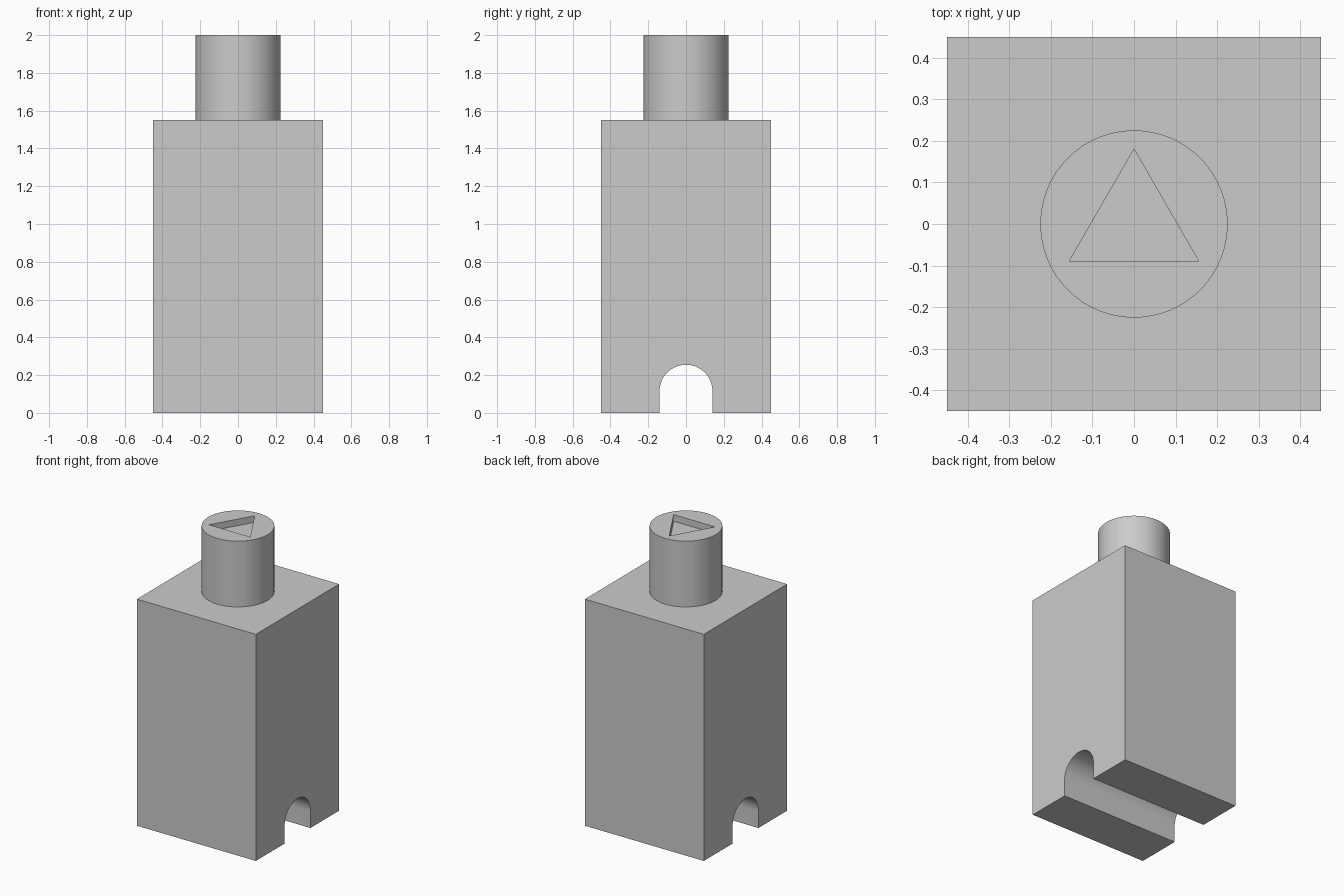
import bpy
import bmesh
from math import pi, sin, cos, radians
from mathutils import Vector

WIDTH = 0.9
BODY_TOP = 1.55
STUD_TOP = 2.0
STUD_RADIUS = WIDTH / 4
GROOVE_RADIUS = 0.14
GROOVE_TOP = 0.255
RECESS_RADIUS = 0.18
RECESS_DEPTH = 0.045

default_cube = bpy.data.objects.get("Cube")
if default_cube:
    bpy.data.objects.remove(default_cube, do_unlink=True)

grey = bpy.data.materials.new("plain grey")
grey.use_nodes = True
grey.diffuse_color = (0.6, 0.6, 0.6, 1)
grey.node_tree.nodes["Principled BSDF"].inputs["Base Color"].default_value = grey.diffuse_color


def prism(name, profile, direction):
    """Extrude a closed profile into a solid object."""
    bm = bmesh.new()
    face = bm.faces.new([bm.verts.new(p) for p in profile])
    result = bmesh.ops.extrude_face_region(bm, geom=[face], use_keep_orig=True)
    moved = [g for g in result["geom"] if isinstance(g, bmesh.types.BMVert)]
    bmesh.ops.translate(bm, verts=moved, vec=Vector(direction))
    bmesh.ops.recalc_face_normals(bm, faces=bm.faces)
    mesh = bpy.data.meshes.new(name)
    bm.to_mesh(mesh)
    bm.free()
    mesh.materials.append(grey)
    obj = bpy.data.objects.new(name, mesh)
    bpy.context.collection.objects.link(obj)
    return obj


def ring(radius, sides, z):
    """Regular polygon with one corner towards the back."""
    angles = [pi / 2 + 2 * pi * i / sides for i in range(sides)]
    return [(radius * cos(a), radius * sin(a), z) for a in angles]


def smooth(obj):
    bpy.ops.object.select_all(action="DESELECT")
    obj.select_set(True)
    bpy.context.view_layer.objects.active = obj
    bpy.ops.object.shade_smooth_by_angle(angle=radians(30))


# Body with a round-topped groove running from side to side
half = WIDTH / 2
spring = GROOVE_TOP - GROOVE_RADIUS
steps = 32
outline = [(GROOVE_RADIUS, 0), (half, 0), (half, BODY_TOP),
           (-half, BODY_TOP), (-half, 0), (-GROOVE_RADIUS, 0)]
outline += [(-GROOVE_RADIUS * cos(pi * i / steps), spring + GROOVE_RADIUS * sin(pi * i / steps))
            for i in range(steps + 1)]
body = prism("body", [(-half, y, z) for y, z in outline], (WIDTH, 0, 0))
smooth(body)

# Round stud, sunk slightly into the body
sink = 0.05
stud = prism("stud", ring(STUD_RADIUS, 96, BODY_TOP - sink), (0, 0, STUD_TOP - BODY_TOP + sink))

# Triangular recess in the top of the stud
cutter = prism("recess_cutter", ring(RECESS_RADIUS, 3, STUD_TOP - RECESS_DEPTH), (0, 0, 0.2))
cut = stud.modifiers.new("triangular recess", "BOOLEAN")
cut.operation = "DIFFERENCE"
cut.solver = "EXACT"
cut.object = cutter
smooth(stud)
bpy.context.view_layer.objects.active = stud
bpy.ops.object.modifier_apply(modifier=cut.name)
cutter.hide_render = True
bpy.data.objects.remove(cutter, do_unlink=True)
